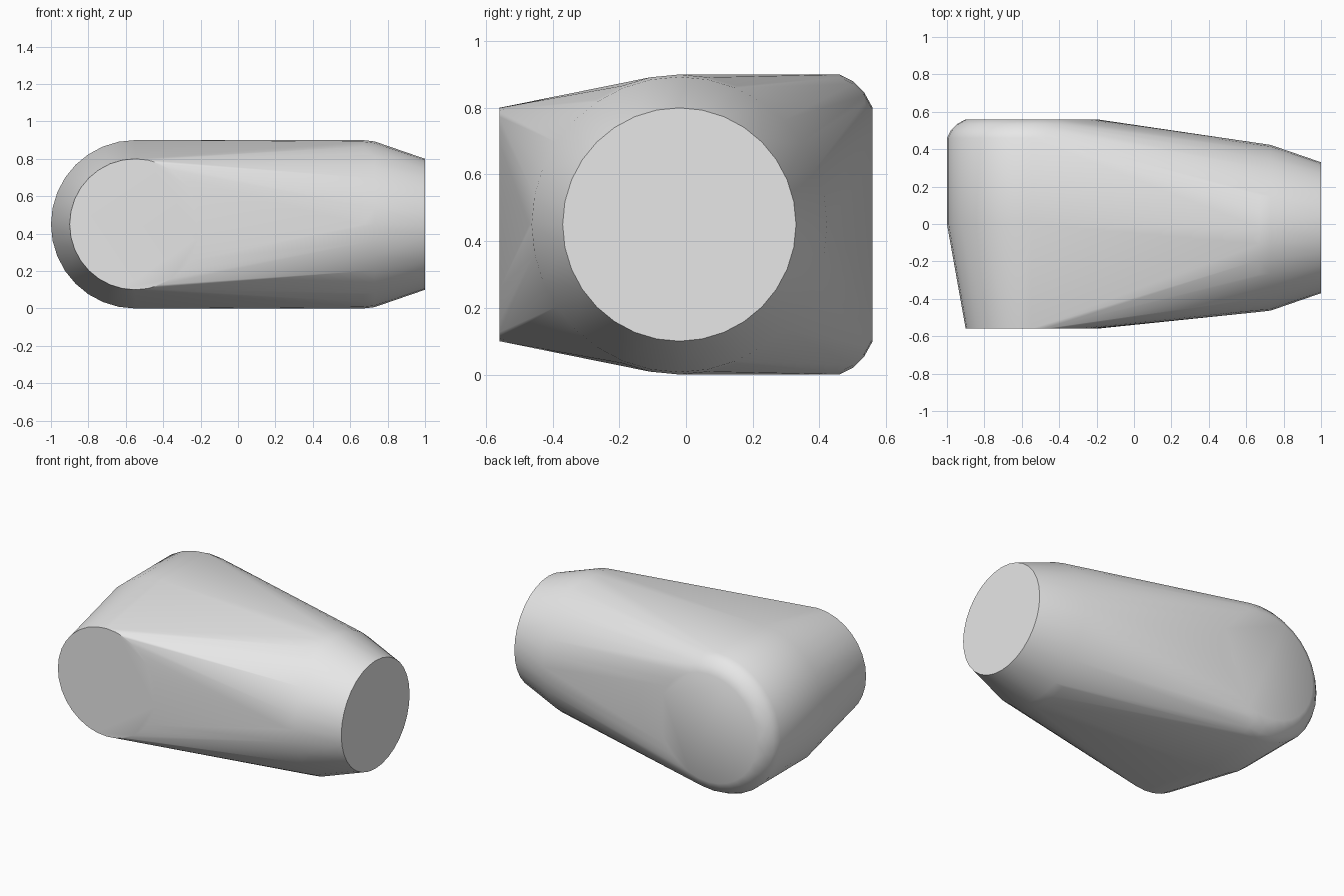
import bpy
import bmesh
import math
from mathutils import Vector

cube = bpy.data.objects.get("Cube")
if cube:
    bpy.data.objects.remove(cube, do_unlink=True)

SEGMENTS = 32
MID_Z = 0.45

grey = bpy.data.materials.new("light_grey")
grey.use_nodes = True
grey.diffuse_color = (0.8, 0.8, 0.8, 1)
grey.node_tree.nodes["Principled BSDF"].inputs["Base Color"].default_value = (0.8, 0.8, 0.8, 1)

bm = bmesh.new()


def add_ring(axis, along, across, radius):
    """Add a circle of points facing along x or y."""
    for i in range(SEGMENTS):
        angle = math.tau * i / SEGMENTS
        side = across + radius * math.cos(angle)
        z = MID_Z + radius * math.sin(angle)
        bm.verts.new(Vector((along, side, z) if axis == "x" else (side, along, z)))


# Wide cross barrel: tapered front, straight middle, rounded back rim
for y, radius in [(-0.56, 0.35), (0, 0.45), (0.46, 0.45),
                  (0.5, 0.43), (0.535, 0.395), (0.56, 0.35)]:
    add_ring("y", y, -0.55, radius)

# Round neck with a softly chamfered end
for x, radius in [(0.67, 0.45), (0.73, 0.443), (0.78, 0.426), (1, 0.35)]:
    add_ring("x", x, -0.02, radius)

# Stretch one skin over both and clean up the flat caps
hull = bmesh.ops.convex_hull(bm, input=bm.verts[:], use_existing_faces=False)
inner = {g for g in hull["geom_interior"] + hull["geom_unused"]
         if isinstance(g, bmesh.types.BMVert)}
bmesh.ops.delete(bm, geom=list(inner), context="VERTS")
bmesh.ops.dissolve_limit(bm, angle_limit=math.radians(0.5),
                         verts=bm.verts[:], edges=bm.edges[:])
bmesh.ops.recalc_face_normals(bm, faces=bm.faces[:])

mesh = bpy.data.meshes.new("joint_body")
bm.to_mesh(mesh)
bm.free()
mesh.materials.append(grey)
body = bpy.data.objects.new("joint_body", mesh)
bpy.context.collection.objects.link(body)

bpy.ops.object.select_all(action="DESELECT")
body.select_set(True)
bpy.context.view_layer.objects.active = body
bpy.ops.object.shade_smooth_by_angle(angle=math.radians(30))
